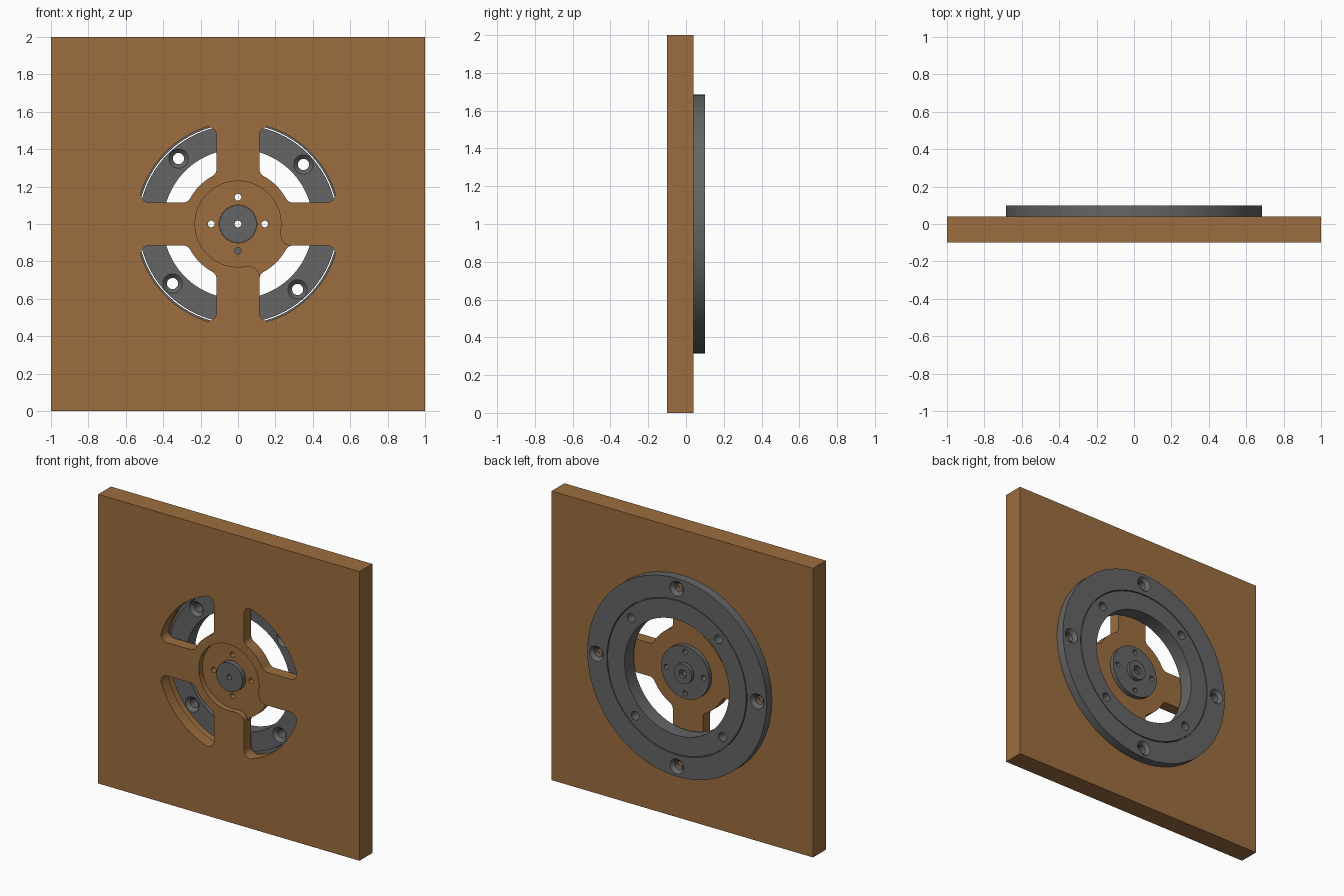
import bpy, bmesh
from math import sin, cos, pi, atan2, sqrt, radians

if "Cube" in bpy.data.objects:
    bpy.data.objects.remove(bpy.data.objects["Cube"])

ZC = 1.0  # height of the wheel centre


def finish(name, bm):
    bmesh.ops.remove_doubles(bm, verts=bm.verts, dist=1e-5)
    bmesh.ops.recalc_face_normals(bm, faces=bm.faces)
    me = bpy.data.meshes.new(name)
    bm.to_mesh(me)
    bm.free()
    ob = bpy.data.objects.new(name, me)
    bpy.context.collection.objects.link(ob)
    return ob


def prism(name, pts, y0, y1):
    """Extrude an (x, z) outline, relative to the centre, from y0 to y1."""
    bm = bmesh.new()
    a = [bm.verts.new((x, y0, ZC + z)) for x, z in pts]
    b = [bm.verts.new((x, y1, ZC + z)) for x, z in pts]
    bm.faces.new(a)
    bm.faces.new(b[::-1])
    for i in range(len(pts)):
        j = (i + 1) % len(pts)
        bm.faces.new((a[i], b[i], b[j], a[j]))
    return finish(name, bm)


def lathe(name, profile, segs=128, cx=0.0, cz=0.0):
    """Revolve a closed (radius, y) profile about a y-parallel axis."""
    bm = bmesh.new()
    rings = []
    for i in range(segs):
        t = 2 * pi * i / segs
        rings.append([bm.verts.new((cx + r * cos(t), y, ZC + cz + r * sin(t)))
                      for r, y in profile])
    n = len(profile)
    for i in range(segs):
        p, q = rings[i], rings[(i + 1) % segs]
        for k in range(n):
            m = (k + 1) % n
            if profile[k][0] == 0 and profile[m][0] == 0:
                continue
            bm.faces.new((p[k], p[m], q[m], q[k]))
    return finish(name, bm)


def disc(r, y0, y1, segs=32, cx=0.0, cz=0.0):
    return lathe("cutter", [(0, y0), (r, y0), (r, y1), (0, y1)], segs, cx, cz)


def cut(ob, cutter):
    mod = ob.modifiers.new("cut", 'BOOLEAN')
    mod.operation = 'DIFFERENCE'
    mod.solver = 'EXACT'
    mod.object = cutter
    bpy.context.view_layer.objects.active = ob
    bpy.ops.object.modifier_apply(modifier=mod.name)
    bpy.data.objects.remove(cutter, do_unlink=True)


def around(r, start):
    """Four positions on a circle."""
    return [(r * cos(radians(start + 90 * k)), r * sin(radians(start + 90 * k)))
            for k in range(4)]


def arc(cx, cz, r, a0, a1, n):
    return [(cx + r * cos(a0 + (a1 - a0) * i / n), cz + r * sin(a0 + (a1 - a0) * i / n))
            for i in range(n + 1)]


def window_outline(w=0.115, R=0.545, r=0.29, f=0.045):
    """Quarter-ring window with filleted corners, mirrored on its diagonal."""
    c = w + f
    zo, zi = sqrt((R - f) ** 2 - c * c), sqrt((r + f) ** 2 - c * c)
    ao, ai = atan2(zo, c), atan2(zi, c)
    half = arc(0, 0, R, pi / 4, ao, 12)
    half += arc(c, zo, f, ao, pi, 8)[1:]
    half += arc(c, zi, f, pi, pi + ai, 8)
    half += arc(0, 0, r, ai, pi / 4, 6)[1:]
    return half + [(z, x) for x, z in half[::-1]][1:-1]


# Square wooden panel
panel = prism("panel", [(-1, -1), (1, -1), (1, 1), (-1, 1)], -0.10, 0.04)

# Recess behind the spokes and four windows between them
cut(panel, disc(0.56, -0.02, 0.2, 128))
outline = window_outline()
for sx in (1, -1):
    for sz in (1, -1):
        cut(panel, prism("cutter", [(x * sx, z * sz) for x, z in outline], -0.2, 0.2))

# Front hub recess, with a cable channel into the lower right window
cut(panel, disc(0.23, -0.2, -0.06, 96))
side = [(0.226, -0.04), (0.228, -0.065), (0.234, -0.085), (0.247, -0.103),
        (0.265, -0.113), (0.29, -0.117)]
channel = [(0, 0)] + side + [(0.30, -0.30)] + [(-z, -x) for x, z in side[::-1]]
cut(panel, prism("cutter", channel, -0.2, -0.06))

# Hub bore and screw holes in the panel
cut(panel, disc(0.101, -0.2, 0.1, 64))
for x, z in around(0.143, 0):
    cut(panel, disc(0.018, -0.2, 0.1, 24, x, z))

# Hub: front plug, rear flange and boss around a centre bore
hub = lathe("hub", [(0.018, -0.095), (0.10, -0.095), (0.10, -0.02), (0.183, -0.02),
                    (0.183, 0.01), (0.068, 0.01), (0.068, 0.035), (0.03, 0.035),
                    (0.03, 0.015), (0.018, 0.015)], 64)
for x, z in around(0.143, 0):
    cut(hub, disc(0.018, -0.2, 0.1, 24, x, z))

# Outer bearing ring, countersunk from the back
outer = lathe("outer_ring", [(0.536, 0.04), (0.685, 0.04), (0.685, 0.10), (0.536, 0.10)])
for x, z in around(0.615, 0):
    cut(outer, lathe("cutter", [(0, 0.0), (0.03, 0.0), (0.03, 0.078), (0.052, 0.10),
                                (0.052, 0.15), (0, 0.15)], 32, x, z))

# Inner bearing ring, slightly turned and countersunk from the front
inner = lathe("inner_ring", [(0.40, 0.0), (0.53, 0.0), (0.53, 0.10), (0.40, 0.10)])
for x, z in around(0.473, 42.3):
    cut(inner, lathe("cutter", [(0, -0.05), (0.052, -0.05), (0.052, 0.0), (0.03, 0.022),
                                (0.03, 0.2), (0, 0.2)], 32, x, z))

# Colours and shading
wood = bpy.data.materials.new("wood")
wood.diffuse_color = (0.33, 0.155, 0.05, 1)
wood.use_nodes = True
wood.node_tree.nodes["Principled BSDF"].inputs["Base Color"].default_value = wood.diffuse_color
steel = bpy.data.materials.new("steel")
steel.diffuse_color = (0.13, 0.13, 0.13, 1)
steel.use_nodes = True
steel.node_tree.nodes["Principled BSDF"].inputs["Base Color"].default_value = steel.diffuse_color
for ob, mat in ((panel, wood), (hub, steel), (outer, steel), (inner, steel)):
    ob.data.materials.clear()
    ob.data.materials.append(mat)
    bpy.ops.object.select_all(action='DESELECT')
    ob.select_set(True)
    bpy.context.view_layer.objects.active = ob
    bpy.ops.object.shade_smooth_by_angle(angle=radians(30))
